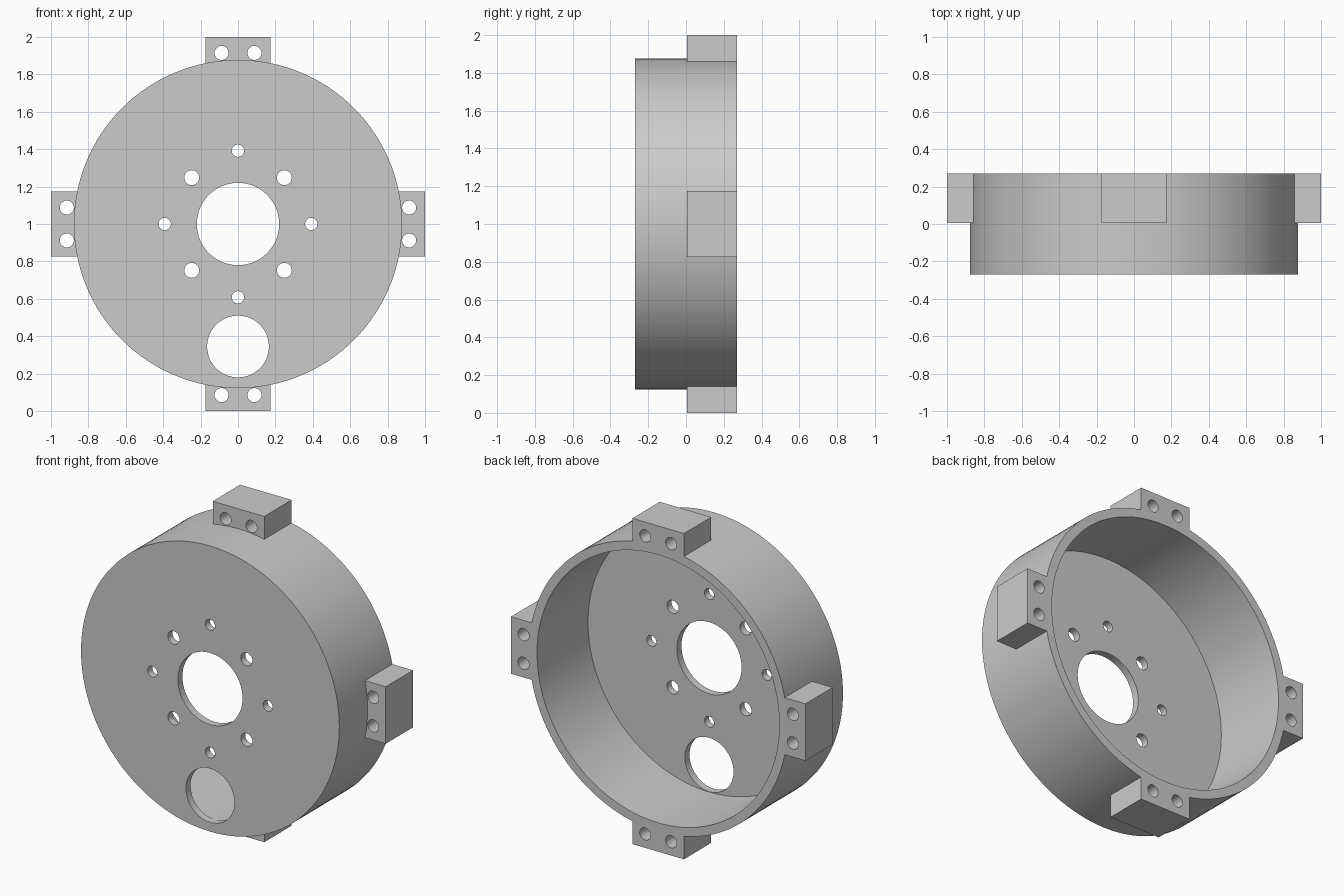
import bpy, bmesh, math
from mathutils import Matrix, Vector

cube = bpy.data.objects.get("Cube")
if cube:
    bpy.data.objects.remove(cube, do_unlink=True)

R_OUT, R_IN = 0.877, 0.823
FRONT, BACK, FLOOR = -0.27, 0.27, 0.045
CENTRE = Vector((0, 0, 1))

grey = bpy.data.materials.new("plain grey")
grey.use_nodes = True
grey.diffuse_color = (0.6, 0.6, 0.6, 1)
grey.node_tree.nodes["Principled BSDF"].inputs["Base Color"].default_value = (0.6, 0.6, 0.6, 1)


def make_object(name, bm):
    bmesh.ops.recalc_face_normals(bm, faces=bm.faces)
    mesh = bpy.data.meshes.new(name)
    bm.to_mesh(mesh)
    bm.free()
    mesh.materials.append(grey)
    obj = bpy.data.objects.new(name, mesh)
    bpy.context.collection.objects.link(obj)
    obj.location = CENTRE
    return obj


def drill(obj, holes):
    """Cut round holes (x, z, radius) through the object along y."""
    bm = bmesh.new()
    for x, z, r in holes:
        place = Matrix.Translation((x, 0, z)) @ Matrix.Rotation(math.pi / 2, 4, 'X')
        bmesh.ops.create_cone(bm, cap_ends=True, segments=96 if r > 0.1 else 32,
                              radius1=r, radius2=r, depth=1, matrix=place)
    cutter = make_object("hole_cutter", bm)
    cutter.hide_render = True
    mod = obj.modifiers.new("holes", 'BOOLEAN')
    mod.operation = 'DIFFERENCE'
    mod.solver = 'EXACT'
    mod.object = cutter
    finish(obj, mod)
    bpy.data.objects.remove(cutter, do_unlink=True)


def finish(obj, mod):
    bpy.ops.object.select_all(action='DESELECT')
    obj.select_set(True)
    bpy.context.view_layer.objects.active = obj
    bpy.ops.object.modifier_apply(modifier=mod.name)
    bpy.ops.object.shade_smooth_by_angle(angle=math.radians(30))


# Round housing: a closed front plate with a thin wall, open at the back
bm = bmesh.new()
profile = [(0, FRONT), (R_OUT, FRONT), (R_OUT, BACK), (R_IN, BACK),
           (R_IN, FRONT + FLOOR), (0, FRONT + FLOOR)]
verts = [bm.verts.new((r, y, 0)) for r, y in profile]
edges = [bm.edges.new(pair) for pair in zip(verts, verts[1:])]
bmesh.ops.spin(bm, geom=verts + edges, cent=(0, 0, 0), axis=(0, 1, 0),
               angle=math.tau, steps=128, use_merge=True)
bmesh.ops.remove_doubles(bm, verts=bm.verts, dist=0.0001)
bmesh.ops.dissolve_limit(bm, angle_limit=0.001, verts=bm.verts, edges=bm.edges)
housing = make_object("housing", bm)

# Centre bore, cable hole and the ring of eight small holes
holes = [(0, 0, 0.22), (0, -0.655, 0.165)]
for i in range(8):
    a = i * math.pi / 4
    ring, r = (0.35, 0.04) if i % 2 else (0.392, 0.033)
    holes.append((ring * math.cos(a), ring * math.sin(a), r))
drill(housing, holes)

# Four mounting lugs, each with two screw holes, seated on the wall
HALF, LUG_FRONT = 0.175, 0.005
sides = ["top", "right", "bottom", "left"]
for i, side in enumerate(sides):
    bm = bmesh.new()
    outline = [(-HALF, 1), (HALF, 1)]
    for k in range(13):
        x = HALF - HALF * k / 6
        outline.append((x, math.sqrt((R_OUT - 0.002) ** 2 - x * x)))
    face = bm.faces.new([bm.verts.new((x, LUG_FRONT, z)) for x, z in outline])
    out = bmesh.ops.extrude_face_region(bm, geom=[face])
    moved = [v for v in out["geom"] if isinstance(v, bmesh.types.BMVert)]
    bmesh.ops.translate(bm, verts=moved, vec=(0, BACK - LUG_FRONT, 0))
    lug = make_object(side + "_lug", bm)
    drill(lug, [(s * 0.088, 0.915, 0.0375) for s in (-1, 1)])
    lug.rotation_euler.y = -i * math.pi / 2
